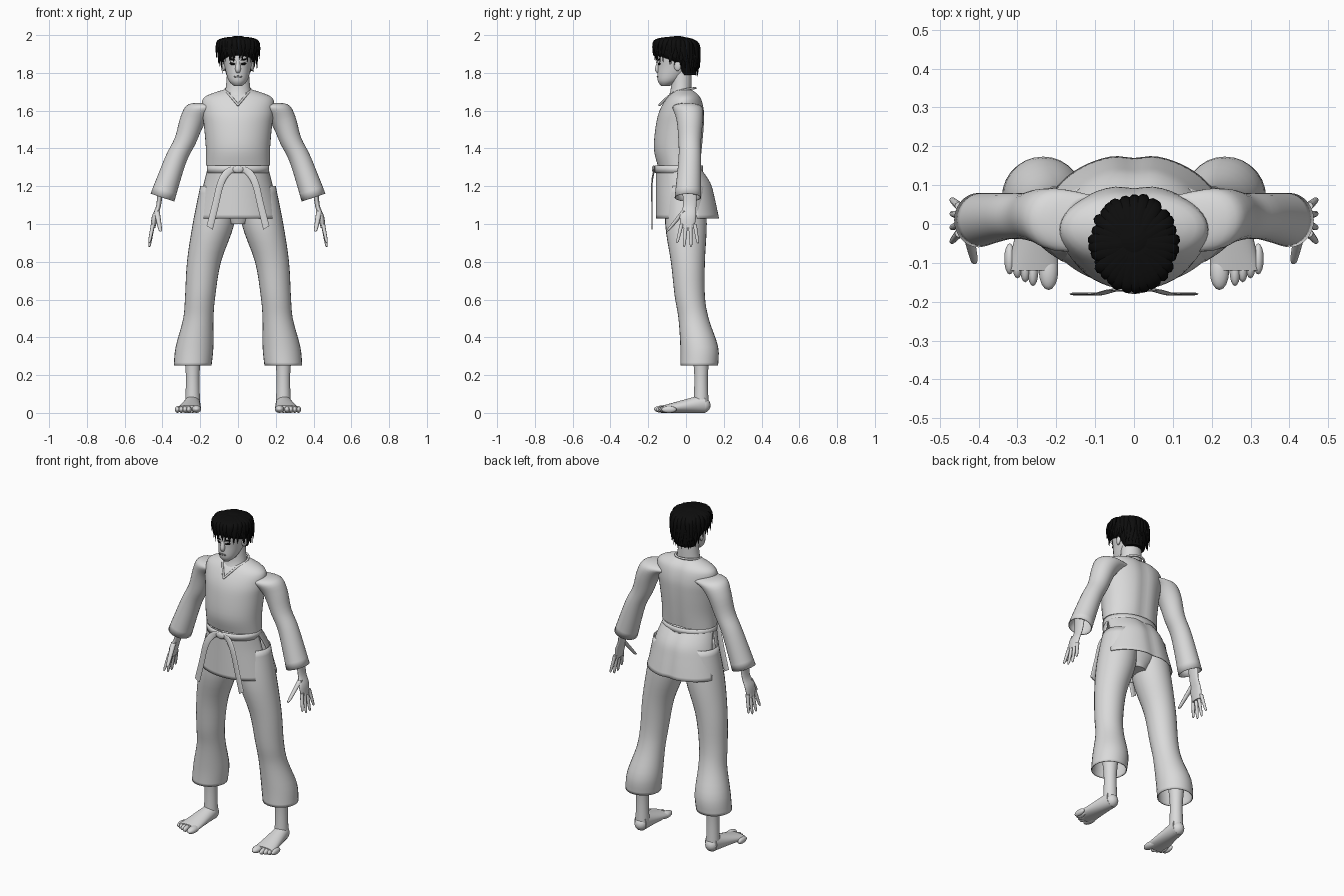
import bpy, bmesh, math, random
from mathutils import Matrix, Vector

random.seed(4)
cube = bpy.data.objects.get("Cube")
if cube:
    bpy.data.objects.remove(cube, do_unlink=True)


def material(name, value):
    mat = bpy.data.materials.new(name)
    mat.use_nodes = True
    mat.diffuse_color = (value, value, value, 1)
    bsdf = mat.node_tree.nodes["Principled BSDF"]
    bsdf.inputs["Base Color"].default_value = mat.diffuse_color
    return mat


GREY = material("light grey", .7)
BLACK = material("hair black", .004)
LIP = material("lip grey", .25)
RIGHT, BACK, UP = Matrix.Identity(3)


def finish(name, bm, mat, mirror=False, cloth=False):
    """Turn the bmesh into a smooth object, mirrored or thickened on demand."""
    bmesh.ops.recalc_face_normals(bm, faces=bm.faces)
    mesh = bpy.data.meshes.new(name)
    bm.to_mesh(mesh)
    bm.free()
    mesh.materials.append(mat)
    mesh.shade_smooth()
    mesh.set_sharp_from_angle(angle=math.radians(60))
    part = bpy.data.objects.new(name, mesh)
    bpy.context.collection.objects.link(part)
    if cloth:
        part.modifiers.new("Thickness", 'SOLIDIFY').thickness = .005
    if mirror:
        part.modifiers.new("Mirror", 'MIRROR').use_axis[0] = True


def smooth_rings(rings, steps):
    """Catmull-Rom interpolation of every number in the rings."""
    result = []
    for i, (start, end) in enumerate(zip(rings, rings[1:])):
        before = rings[max(i - 1, 0)]
        after = rings[min(i + 2, len(rings) - 1)]
        for step in range(steps):
            t = step / steps
            ring = []
            for a, b, c, d in zip(before, start, end, after):
                bend = 2 * a - 5 * b + 4 * c - d
                twist = 3 * (b - c) + d - a
                ring.append(b + t / 2 * (c - a + t * (bend + t * twist)))
            result.append(ring)
    return result + [rings[-1]]


def loft(name, rings, mat=GREY, across=RIGHT, along=BACK, sides=28, steps=4,
         mirror=False, cloth=False, groove=0, arc=False):
    """Skin rings of x, y, z, half width, half depth and, for an arc, its two ends."""
    bm = bmesh.new()
    rows = []
    for x, y, z, width, depth, *ends in smooth_rings(rings, steps):
        first, last = ends if arc else (0, math.tau)
        row = []
        for k in range(sides + arc):
            angle = first + (last - first) * k / sides
            point = Vector((x, y, z)) + across * width * math.cos(angle) + along * depth * math.sin(angle)
            # hollow of the spine
            if math.sin(angle) > 0:
                point.y -= groove * math.exp(-(point.x / .035) ** 2)
            row.append(bm.verts.new(point))
        rows.append(row)
    for low, high in zip(rows, rows[1:]):
        for k in range(sides):
            n = (k + 1) % len(low)
            bm.faces.new((low[k], low[n], high[n], high[k]))
    if not cloth:
        bm.faces.new(rows[0])
        bm.faces.new(rows[-1])
    finish(name, bm, mat, mirror, cloth)


def trunk(name, levels, mat=GREY, **options):
    """Central part from levels of height, half width, front and back."""
    rings = [(0, (front + back) / 2, z, half, (back - front) / 2) for z, half, front, back in levels]
    loft(name, rings, mat, **options)


def limb(name, points, flat=1, **options):
    """Mirrored part from points of x, y, z and radius."""
    rings = [(x, y, z, radius, radius * flat) for x, y, z, radius in points]
    loft(name, rings, mirror=True, **options)


def digit(name, root, tip, radius):
    """Finger that narrows to a round tip."""
    points = []
    for t in (0, .5, .9, 1):
        place = Vector(root).lerp(Vector(tip), t)
        points.append((*place, radius * (1 - .3 * t - .5 * t ** 16)))
    limb(name, points, sides=10)


def blob(name, place, size, mat=GREY, tilt=0, turn=0, mirror=False):
    """Ellipsoid, tilted in the front plane and turned about the upright."""
    bm = bmesh.new()
    spin = Matrix.Rotation(turn, 4, 'Z') @ Matrix.Rotation(-tilt, 4, 'Y')
    shape = Matrix.Translation(place) @ spin @ Matrix.Diagonal((*size, 1))
    bmesh.ops.create_uvsphere(bm, u_segments=16, v_segments=10, radius=1, matrix=shape)
    finish(name, bm, mat, mirror)


# Jacket body and sleeves
trunk("jacket_body", [(1.31, .17, -.15, .08), (1.4, .17, -.17, .09), (1.52, .18, -.16, .1),
                      (1.6, .19, -.14, .1), (1.67, .18, -.1, .08), (1.71, .08, -.06, .04)],
      sides=48, groove=.01)
limb("sleeves", [(.1, 0, 1.62, .07), (.19, .01, 1.61, .08), (.24, .02, 1.55, .07), (.28, .02, 1.44, .06),
                 (.33, .02, 1.34, .06), (.4, .01, 1.14, .07)],
     across=Vector((.9, 0, .3)), cloth=True)

# Skirt panels, flaring downwards and parted by a slit at each side
for name, start in (("skirt_back", 0), ("skirt_front", math.pi)):
    panel = []
    for t in (0, .3, .6, 1):
        back = .08 + .1 * math.sqrt(t)
        slit = .3 * t
        panel.append((0, (back - .16) / 2, 1.3 - .27 * t, .16 + .07 * t, (back + .16) / 2,
                      start + slit, start + math.pi - slit))
    loft(name, panel, cloth=True, groove=.01, arc=True)

# Collar edge around the open neck
line = bpy.data.curves.new("collar", 'CURVE')
line.dimensions = '3D'
line.bevel_depth = .006
half = [(0, -.14, 1.63), (.05, -.08, 1.69), (.08, -.02, 1.71), (.04, .05, 1.72)]
path = half + [(-x, y, z) for x, y, z in reversed(half)]
spline = line.splines.new('NURBS')
spline.points.add(len(path) - 1)
for point, place in zip(spline.points, path):
    point.co = (*place, 1)
spline.use_cyclic_u = True
spline.order_u = 3
line.materials.append(GREY)
bpy.context.collection.objects.link(bpy.data.objects.new("collar", line))

# Belt, knot and hanging ends
trunk("belt", [(z, .165, -.165, .09) for z in (1.27, 1.31)], sides=48, steps=1, cloth=True)
blob("belt_knot", (0, -.17, 1.29), (.03, .01, .02))
limb("belt_ends", [(0, -.17, 1.3, .02), (.05, -.17, 1.28, .02), (.09, -.18, 1.22, .02),
                   (.12, -.18, 1.1, .02), (.15, -.18, .98, .02)],
     flat=.2, across=Vector((.8, 0, .5)), sides=10)

# Trousers
trunk("seat", [(1.28, .14, -.11, .09), (1.1, .14, -.1, .1), (1, .06, -.07, .07)])
limb("trouser_legs", [(.1, 0, 1.2, .1), (.13, 0, 1, .11), (.18, .01, .8, .09), (.2, .02, .62, .08),
                      (.21, .04, .5, .08), (.23, .07, .35, .1), (.24, .07, .25, .1)], cloth=True)

# Bare ankles, feet and toes
limb("ankles", [(.24, .08, .04, .04), (.24, .08, .2, .036), (.24, .08, .35, .05)])
blob("heels", (.24, .09, .04), (.038, .04, .04), mirror=True)
foot = []
for t in (0, .3, .6, 1):
    rise = .05 - .03 * t
    foot.append((.24 + .02 * t, .1 - .22 * t, rise, .04 + .025 * t, rise))
loft("feet", foot, along=UP, mirror=True)
blob("big_toes", (.22, -.12, .02), (.025, .05, .02), mirror=True)
for i in range(4):
    blob("small_toe", (.26 + .02 * i, -.12 + .01 * i, .018), (.014, .04, .018), mirror=True)

# Hands with spread fingers
limb("palms", [(.41, .02, 1.2, .02), (.42, .02, 1.1, .016), (.44, .01, 1.04, .02), (.45, .01, .98, .016)],
     flat=2.2, across=RIGHT * .8, sides=18)
for i in range(4):
    side = .023 * (i - 1)
    digit("finger", (.45, side, 1), (.47, 1.6 * side - .01, .9 - .025 * math.sin(i)), .011)
digit("thumbs", (.43, -.01, 1.07), (.41, -.1, .96), .015)

# Neck and head
trunk("neck", [(1.66, .08, -.1, .03), (1.72, .065, -.08, .03), (1.85, .055, -.08, .03)])
trunk("head", [(1.73, .02, -.13, -.09), (1.76, .05, -.15, -.03), (1.83, .07, -.15, .04),
               (1.9, .08, -.15, .05), (1.96, .06, -.12, .03), (1.98, .01, -.06, -.04)])
trunk("nose", [(1.87, .01, -.15, -.13), (1.82, .015, -.165, -.13), (1.8, .01, -.155, -.13)], sides=14)
blob("ears", (.075, -.045, 1.84), (.01, .02, .03), turn=-.3, mirror=True)
blob("eyes", (.03, -.142, 1.848), (.017, .004, .006), BLACK, tilt=.1, turn=.4, mirror=True)
blob("eyebrows", (.03, -.145, 1.87), (.02, .004, .004), BLACK, tilt=.2, turn=.4, mirror=True)
blob("lips", (0, -.151, 1.78), (.024, .004, .005), LIP)

# Hair cap with pointed locks falling from the crown
trunk("hair_cap", [(1.79, .06, -.04, .05), (1.84, .08, -.07, .06), (1.89, .1, -.15, .065),
                   (1.94, .095, -.16, .06), (1.98, .06, -.11, .02), (1.995, .02, -.06, -.03)], BLACK)
count = 60
for i in range(count):
    angle = math.tau * i / count + random.uniform(-.05, .05)
    c, s = math.cos(angle), math.sin(angle)
    upper = i % 2
    low = 1.87 - .02 * abs(c) - .08 * max(s, 0) + .03 * upper + random.uniform(-.01, .01)
    reach = 1 + .08 * upper + random.uniform(0, .06)
    lean = random.uniform(-.01, .01)
    lock = []
    for t in (0, .2, .4, .7, 1):
        radius = reach * math.sin(math.pi / 2 * min(1, .1 + 1.6 * t))
        width = .001 + .015 * (1 - t ** 3)
        sway = lean * t * t
        lock.append((.1 * radius * c - sway * s, .11 * radius * s + sway * c - .05,
                     1.99 - (1.99 - low) * t ** 1.7, width, width / 2))
    loft("hair_lock", lock, BLACK, Vector((-s, c, 0)), Vector((c, s, .3)), sides=6, steps=3)
